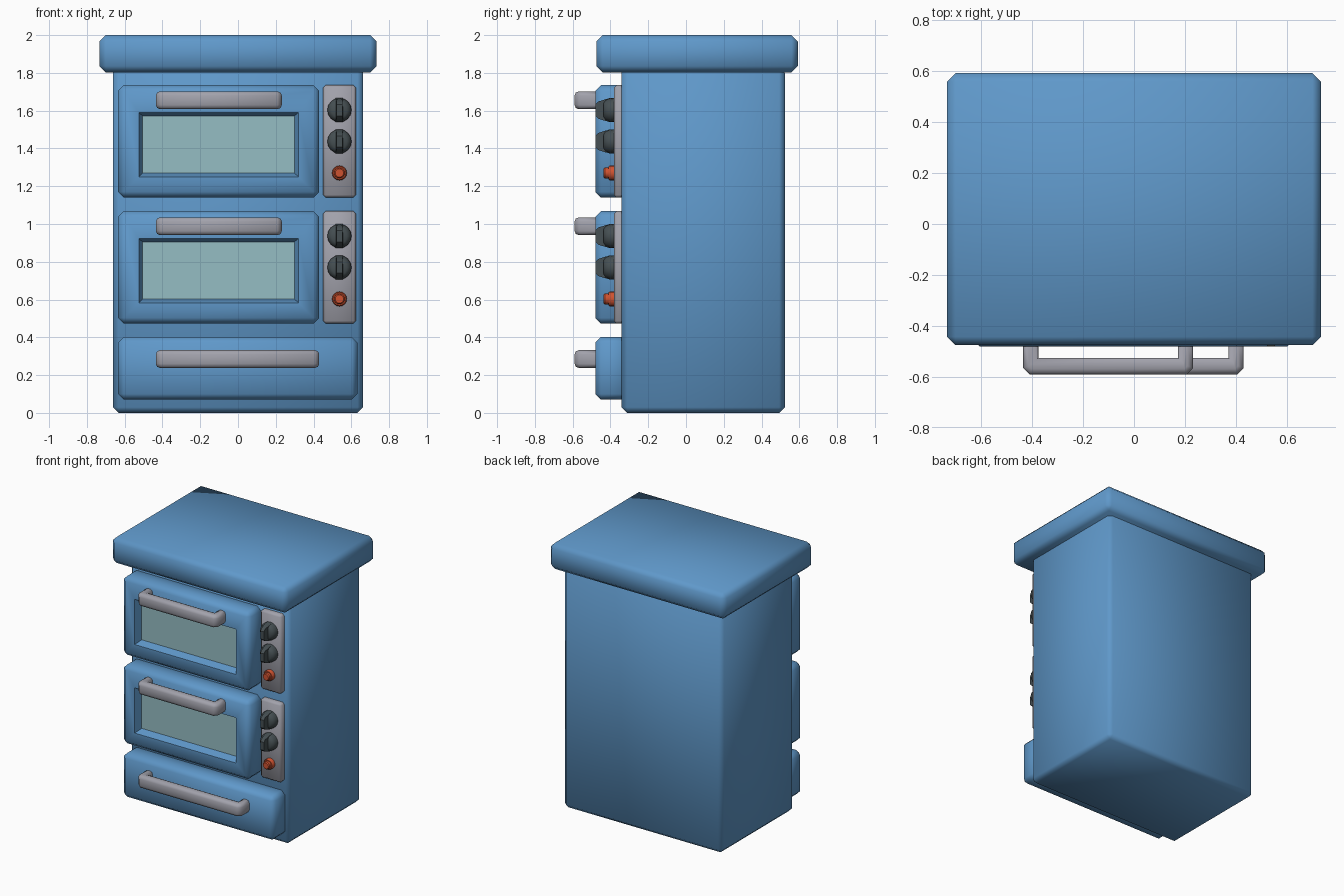
import bpy, bmesh, math
from mathutils import Vector

if "Cube" in bpy.data.objects:
    bpy.data.objects.remove(bpy.data.objects["Cube"])


def material(name, rgb):
    m = bpy.data.materials.new(name)
    m.diffuse_color = (*rgb, 1)
    m.use_nodes = True
    m.node_tree.nodes["Principled BSDF"].inputs["Base Color"].default_value = m.diffuse_color
    return m


BLUE = material("blue enamel", (0.115, 0.315, 0.59))
GLASS = material("pale glass", (0.30, 0.51, 0.55))
METAL = material("grey metal", (0.36, 0.36, 0.41))
DARK = material("dark knob", (0.06, 0.078, 0.085))
RED = material("red button", (0.62, 0.085, 0.03))


def finish(bm, name, mats, angle=50):
    bmesh.ops.recalc_face_normals(bm, faces=bm.faces)
    me = bpy.data.meshes.new(name)
    bm.to_mesh(me)
    bm.free()
    for m in mats:
        me.materials.append(m)
    ob = bpy.data.objects.new(name, me)
    bpy.context.collection.objects.link(ob)
    bpy.ops.object.select_all(action='DESELECT')
    ob.select_set(True)
    bpy.context.view_layer.objects.active = ob
    bpy.ops.object.shade_smooth_by_angle(angle=math.radians(angle))
    return ob


def box_bm(x, y, z, bevel):
    """Chamfered box spanning the given (min, max) ranges."""
    bm = bmesh.new()
    bmesh.ops.create_cube(bm, size=1)
    for v in bm.verts:
        v.co = Vector([(r[0] + r[1]) / 2 + c * (r[1] - r[0]) for c, r in zip(v.co, (x, y, z))])
    bmesh.ops.bevel(bm, geom=bm.edges[:], offset=bevel, segments=1, affect='EDGES', profile=0.5)
    return bm


def box(name, x, y, z, bevel, mat):
    return finish(box_bm(x, y, z, bevel), name, [mat])


def oven_door(name, z0):
    bm = box_bm((-0.635, 0.43), (-0.48, -0.30), (z0, z0 + 0.595), 0.03)
    bm.normal_update()
    face = min(bm.faces, key=lambda f: f.calc_center_median().y)
    # two insets: window opening, then glass pushed back
    for x, y, z in (((-0.525, 0.32), -0.48, (0.11, 0.45)),
                    ((-0.505, 0.298), -0.425, (0.13, 0.432))):
        bmesh.ops.inset_individual(bm, faces=[face], thickness=0.01)
        c = face.calc_center_median()
        for v in face.verts:
            v.co = Vector((x[v.co.x > c.x], y, z0 + z[v.co.z > c.z]))
    face.material_index = 1
    return finish(bm, name, [BLUE, GLASS])


def prism(points, axis, lo, hi):
    """Extrude a 2D outline along x (points are y, z) or z (points are x, y)."""
    bm = bmesh.new()
    place = (lambda p, t: (t, *p)) if axis == 'x' else (lambda p, t: (*p, t))
    f = bm.faces.new([bm.verts.new(place(p, lo)) for p in points])
    ext = bmesh.ops.extrude_face_region(bm, geom=[f])
    step = Vector(place((0, 0), hi - lo))
    bmesh.ops.translate(bm, vec=step, verts=[g for g in ext['geom'] if isinstance(g, bmesh.types.BMVert)])
    bmesh.ops.recalc_face_normals(bm, faces=bm.faces)
    return bm


def handle(name, x0, x1, z):
    # U shaped outline seen from above
    pts = [(x0, -0.45), (x0, -0.565), (x0 + 0.025, -0.59), (x1 - 0.025, -0.59),
           (x1, -0.565), (x1, -0.45), (x1 - 0.06, -0.45), (x1 - 0.06, -0.525),
           (x0 + 0.06, -0.525), (x0 + 0.06, -0.45)]
    bm = prism(pts, 'z', z - 0.047, z + 0.047)
    rim = [e for e in bm.edges if abs(e.verts[0].co.z - e.verts[1].co.z) < 1e-5]
    bmesh.ops.bevel(bm, geom=rim, offset=0.022, segments=2, affect='EDGES', profile=0.5)
    return finish(bm, name, [METAL])


def lathe(name, x, z, profile, mat, n=16):
    """Turn a (radius, y) profile around a front-to-back axis."""
    bm = bmesh.new()
    rings = [[bm.verts.new((x + r * math.cos(2 * math.pi * i / n), y,
                            z + r * math.sin(2 * math.pi * i / n))) for i in range(n)]
             for r, y in profile]
    for a, b in zip(rings, rings[1:]):
        for i in range(n):
            bm.faces.new((a[i], a[(i + 1) % n], b[(i + 1) % n], b[i]))
    bm.faces.new(rings[0])
    bm.faces.new(rings[-1])
    return finish(bm, name, [mat], 40)


def knob(name, x, z):
    lathe(name, x, z, [(0.064, -0.37), (0.064, -0.405), (0.056, -0.425), (0.04, -0.437)], DARK)
    # raised vertical grip
    pts = [(-0.39, z - 0.063), (-0.425, z - 0.058), (-0.465, z - 0.045), (-0.48, z - 0.03),
           (-0.48, z + 0.03), (-0.465, z + 0.045), (-0.425, z + 0.058), (-0.39, z + 0.063)]
    bm = prism(pts, 'x', x - 0.02, x + 0.02)
    for v in bm.verts:  # narrow the grip towards its front
        v.co.x = x + (v.co.x - x) * (1 if v.co.y > -0.44 else 0.75)
    finish(bm, name + "_grip", [DARK], 30)


# cabinet and worktop
box("cabinet_body", (-0.663, 0.663), (-0.342, 0.523), (0, 1.83), 0.03, BLUE)
box("worktop", (-0.733, 0.733), (-0.475, 0.592), (1.803, 2.0), 0.033, BLUE)

# two ovens with their control panels
for label, z0 in (("lower", 0.473), ("upper", 1.14)):
    oven_door(label + "_oven_door", z0)
    handle(label + "_oven_handle", -0.435, 0.232, z0 + 0.515)
    box(label + "_control_panel", (0.45, 0.625), (-0.382, -0.31), (z0, z0 + 0.595), 0.014, METAL)
    knob(label + "_top_knob", 0.537, z0 + 0.463)
    knob(label + "_middle_knob", 0.537, z0 + 0.297)
    lathe(label + "_button", 0.537, z0 + 0.13,
          [(0.039, -0.37), (0.039, -0.405), (0.034, -0.411), (0.028, -0.411),
           (0.028, -0.43), (0.022, -0.437)], RED)

# bottom drawer
box("drawer", (-0.635, 0.632), (-0.48, -0.30), (0.07, 0.402), 0.03, BLUE)
handle("drawer_handle", -0.435, 0.43, 0.285)
